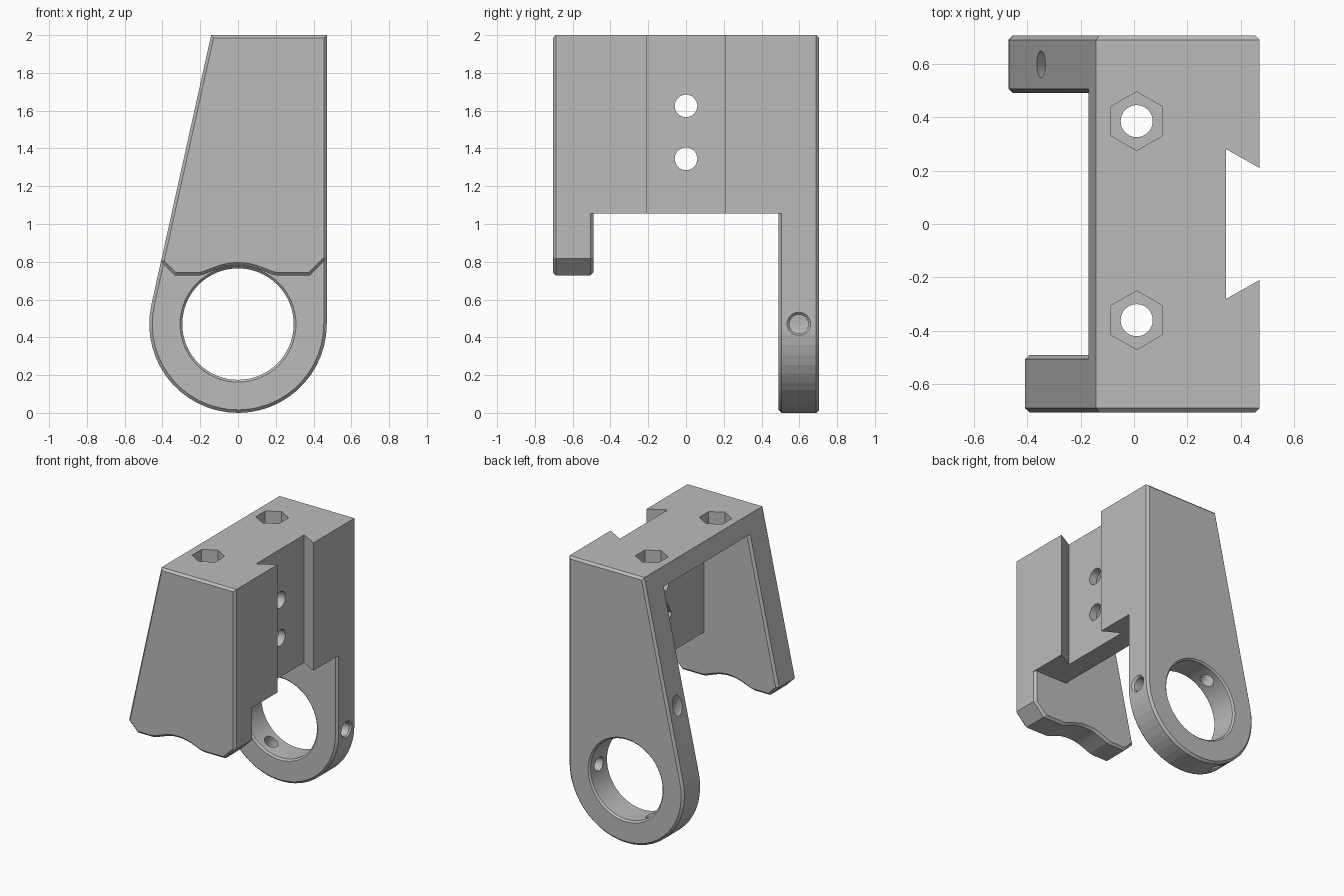
import bpy, bmesh
from math import sin, cos, pi, radians, sqrt
from mathutils import Matrix

if "Cube" in bpy.data.objects:
    bpy.data.objects.remove(bpy.data.objects["Cube"])

R = 0.47                 # clamp ring radius and height of its centre
LEAN = radians(12.5)     # lean of the left side
OUT, INN = 0.705, 0.49   # outer and inner plate faces
CH = 0.016               # edge chamfer

grey = bpy.data.materials.new("plain grey")
grey.use_nodes = True
grey.diffuse_color = (0.5, 0.5, 0.5, 1)
grey.node_tree.nodes["Principled BSDF"].inputs["Base Color"].default_value = (0.5, 0.5, 0.5, 1)


def lean_x(z):
    return (sin(LEAN) * (z - R) - R) / cos(LEAN)


def finish(name, bm, matrix):
    bmesh.ops.recalc_face_normals(bm, faces=bm.faces)
    bm.transform(matrix)
    mesh = bpy.data.meshes.new(name)
    bm.to_mesh(mesh)
    bm.free()
    mesh.materials.append(grey)
    obj = bpy.data.objects.new(name, mesh)
    bpy.context.collection.objects.link(obj)
    return obj


def prism(name, profile, y0, y1, chamfer=0, matrix=Matrix()):
    """Extrude an (x, z) profile along y, with optional chamfered rims."""
    bm = bmesh.new()
    face = bm.faces.new([bm.verts.new((x, y0, z)) for x, z in profile])
    geom = bmesh.ops.extrude_face_region(bm, geom=[face], use_keep_orig=True)["geom"]
    moved = [g for g in geom if isinstance(g, bmesh.types.BMVert)]
    bmesh.ops.translate(bm, verts=moved, vec=(0, y1 - y0, 0))
    bmesh.ops.recalc_face_normals(bm, faces=bm.faces)
    if chamfer:
        rims = [e for e in bm.edges if abs(e.verts[0].co.y - e.verts[1].co.y) < 1e-5]
        bmesh.ops.bevel(bm, geom=rims, offset=chamfer, segments=1, affect='EDGES')
    return finish(name, bm, matrix)


def turned(name, steps, sides, matrix):
    """Turned solid from (radius, height) steps around local z."""
    bm = bmesh.new()
    rings = []
    for r, h in steps:
        angles = [pi / 2 + 2 * pi * i / sides for i in range(sides)]
        rings.append([bm.verts.new((r * cos(a), r * sin(a), h)) for a in angles])
    for low, high in zip(rings, rings[1:]):
        for i in range(sides):
            j = (i + 1) % sides
            bm.faces.new((low[i], low[j], high[j], high[i]))
    bm.faces.new(rings[0])
    bm.faces.new(rings[-1])
    return finish(name, bm, matrix)


def combine(target, other, operation):
    other.hide_render = True
    mod = target.modifiers.new("combine", 'BOOLEAN')
    mod.operation, mod.solver, mod.object = operation, 'EXACT', other
    bpy.context.view_layer.objects.active = target
    bpy.ops.object.modifier_apply(modifier=mod.name)
    bpy.data.objects.remove(other)


# Body: top bridge and side wall
TOP, UNDER, WALL, FOOT = 2.0, 1.87, 0.195, 1.055
bracket = prism("clamp_bracket", [(R, FOOT), (R, TOP), (lean_x(TOP), TOP),
                (lean_x(UNDER), UNDER), (WALL, UNDER), (WALL, FOOT)], -INN - 0.03, INN + 0.03)

# Back plate with round lower end
start, steps = pi - LEAN, 28
arc = [start + (2 * pi - start) * i / steps for i in range(steps + 1)]
back_plate = prism("back_plate", [(R, TOP), (lean_x(TOP), TOP)]
                   + [(R * cos(a), R + R * sin(a)) for a in arc], INN, OUT, CH)

# Short front plate with a shallow arch in its lower edge
arch = [(x, R + sqrt(0.31 ** 2 - x * x)) for x in [0.12 * i / 5 for i in range(-5, 6)]]
ease = [(0.15, 0.745), (0.18, 0.733), (0.21, 0.727)]
lower = [(-x, z) for x, z in reversed(ease)] + arch + ease
front_plate = prism("front_plate", [(R, TOP), (lean_x(TOP), TOP), (lean_x(0.8), 0.8), (-0.335, 0.727)]
                    + lower + [(0.38, 0.727), (R, 0.817)], -OUT, -INN, CH)

for plate in (back_plate, front_plate):
    combine(bracket, plate, 'UNION')

# Dovetail slot in the side wall
slot = prism("slot_cutter", [(0.345, -0.28), (0.345, 0.28), (0.5, 0.193), (0.5, -0.193)],
             -2.1, -0.9, matrix=Matrix.Rotation(-pi / 2, 4, 'X'))
combine(bracket, slot, 'DIFFERENCE')

# Large ring hole, chamfered on both faces
mid, half = (OUT + INN) / 2, (OUT - INN) / 2
ring = [(0.325, -half - 0.03), (0.295, -half + CH - 0.016 + 0.012), (0.295, half - 0.012), (0.325, half + 0.03)]
ring[0], ring[-1] = (0.337, -half - 0.03), (0.337, half + 0.03)
combine(bracket, turned("ring_cutter", ring, 64, Matrix.Translation((0, mid, R))
        @ Matrix.Rotation(pi / 2, 4, 'X')), 'DIFFERENCE')

# Three radial screw holes in the ring
for angle, steps in ((0, [(0.05, 0.2), (0.05, 0.457), (0.08, 0.487)]),
                     (120, [(0.05, 0.2), (0.05, 0.9)]),
                     (240, [(0.05, 0.2), (0.05, 0.457), (0.08, 0.487)])):
    place = Matrix.Translation((0, mid, R)) @ Matrix.Rotation(radians(90 - angle), 4, 'Y')
    combine(bracket, turned("screw_cutter", steps, 32, place), 'DIFFERENCE')

# Bolt holes with hexagonal nut pockets in the bridge and the wall
places = [Matrix.Translation((0.01, y, TOP)) @ Matrix.Rotation(pi, 4, 'Y') for y in (-0.36, 0.385)]
places += [Matrix.Translation((WALL, 0, z)) @ Matrix.Rotation(pi / 2, 4, 'Y') for z in (1.345, 1.625)]
for place in places:
    combine(bracket, turned("bolt_cutter", [(0.06, -0.02), (0.06, 0.3)], 32, place), 'DIFFERENCE')
    combine(bracket, turned("nut_cutter", [(0.11, -0.02), (0.11, 0.09)], 6, place), 'DIFFERENCE')

# Smooth the round surfaces, keep the edges sharp
bpy.ops.object.select_all(action='DESELECT')
bracket.select_set(True)
bpy.context.view_layer.objects.active = bracket
bpy.ops.object.shade_smooth_by_angle(angle=radians(6))
